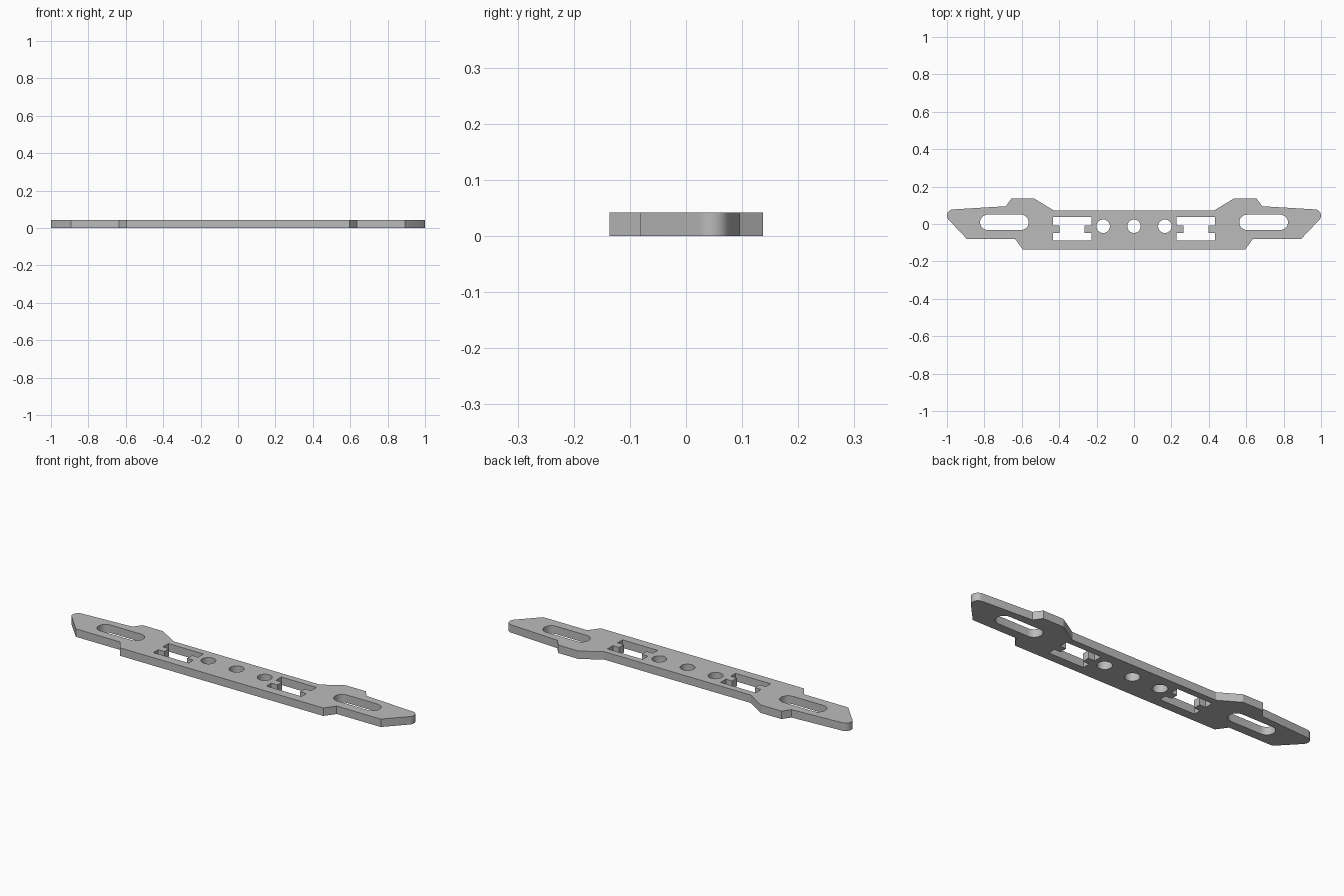
import bpy, bmesh
from math import pi, cos, sin, radians

if "Cube" in bpy.data.objects:
    bpy.data.objects.remove(bpy.data.objects["Cube"], do_unlink=True)

THICK = 0.042


def arc(cx, cy, r, start, end, steps):
    """Points along an arc, angles in degrees."""
    angles = [radians(start + (end - start) * i / steps) for i in range(steps + 1)]
    return [(cx + r * cos(a), cy + r * sin(a)) for a in angles]


def mirror(points):
    return [(-x, y) for x, y in reversed(points)]


# Outer outline: right half from bottom to top, with a rounded tip
tip = arc(0.967, 0.045, 0.033, -38, 85, 10)
half = [(0.595, -0.136), (0.635, -0.081), (0.893, -0.081)] + tip + [
    (0.685, 0.095), (0.655, 0.137), (0.535, 0.137), (0.428, 0.072)]
loops = [half + mirror(half)]

# Row of three round holes
for x in (-0.165, 0, 0.165):
    loops.append(arc(x, -0.012, 0.036, 0, 360, 40)[:-1])

# Long rounded slots and tabbed servo windows, one of each per side
slot = arc(0.782, 0.009, 0.041, -90, 90, 16) + arc(0.604, 0.009, 0.041, 90, 270, 16)
x0, x1, tab = 0.228, 0.434, 0.036
low, high, tab_low, tab_high = -0.088, 0.037, -0.048, -0.008
window = [(x0, low), (x1, low), (x1, tab_low), (x1 - tab, tab_low),
          (x1 - tab, tab_high), (x1, tab_high), (x1, high), (x0, high),
          (x0, tab_high), (x0 + tab, tab_high), (x0 + tab, tab_low), (x0, tab_low)]
for hole in (slot, window):
    loops += [hole, mirror(hole)]

# Filled flat profile, extruded into the plate
curve = bpy.data.curves.new("mounting_plate", "CURVE")
curve.dimensions = "2D"
curve.fill_mode = "BOTH"
curve.extrude = THICK / 2
for points in loops:
    spline = curve.splines.new("POLY")
    spline.points.add(len(points) - 1)
    for p, (x, y) in zip(spline.points, points):
        p.co = (x, y, 0, 1)
    spline.use_cyclic_u = True
plate = bpy.data.objects.new("mounting_plate", curve)
bpy.context.collection.objects.link(plate)
bpy.ops.object.select_all(action="DESELECT")
plate.select_set(True)
bpy.context.view_layer.objects.active = plate
bpy.ops.object.convert(target="MESH")
plate = bpy.context.object
plate.name = "mounting_plate"

# Weld caps to walls and set the plate on the ground
bm = bmesh.new()
bm.from_mesh(plate.data)
bmesh.ops.remove_doubles(bm, verts=bm.verts, dist=0.0001)
bmesh.ops.translate(bm, verts=bm.verts, vec=(0, 0, THICK / 2))
bmesh.ops.recalc_face_normals(bm, faces=bm.faces)
bm.to_mesh(plate.data)
bm.free()

# Plain grey material
grey = bpy.data.materials.new("plain_grey")
grey.use_nodes = True
color = (0.5, 0.5, 0.5, 1)
grey.diffuse_color = color
grey.node_tree.nodes["Principled BSDF"].inputs["Base Color"].default_value = color
plate.data.materials.clear()
plate.data.materials.append(grey)
bpy.ops.object.shade_smooth_by_angle(angle=radians(30))
